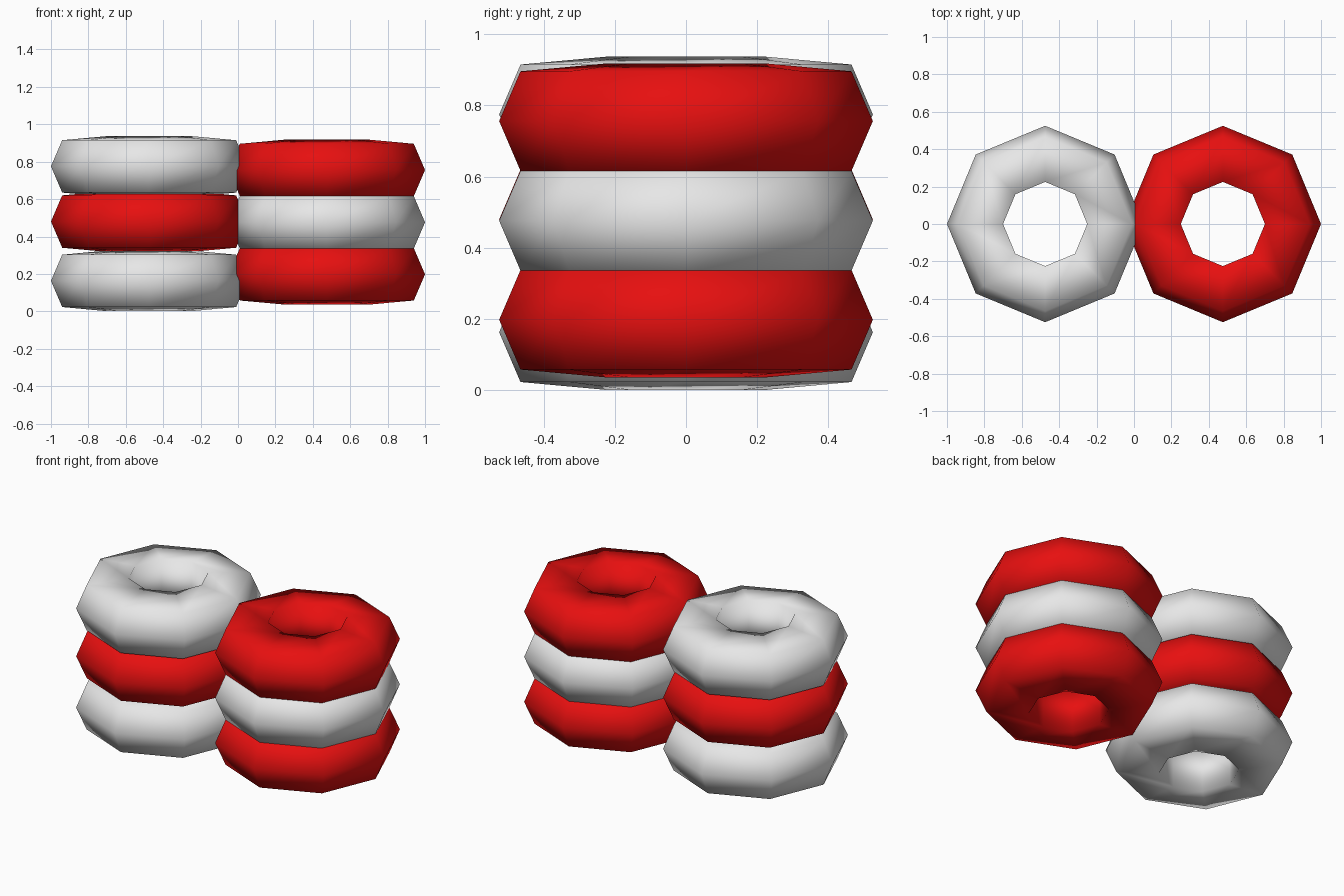
import bpy
import bmesh
from math import cos, sin, pi

cube = bpy.data.objects.get("Cube")
if cube:
    bpy.data.objects.remove(cube, do_unlink=True)


def make_material(name, colour):
    mat = bpy.data.materials.new(name)
    mat.use_nodes = True
    mat.diffuse_color = colour
    bsdf = mat.node_tree.nodes["Principled BSDF"]
    bsdf.inputs["Base Color"].default_value = colour
    bsdf.inputs["Roughness"].default_value = 0.6
    return mat


red = make_material("red rubber", (0.8, 0.005, 0.005, 1))
white = make_material("white rubber", (0.8, 0.8, 0.8, 1))

# Tyre cross-section as (radius, height), from outer bulge round to the hole
PROFILE = [(0.525, 0), (0.465, 0.14), (0.225, 0.162),
           (0.225, -0.162), (0.465, -0.14)]
SIDES = 8


def tyre_mesh(name, mat):
    """Sweep the cross-section round an eight-sided ring."""
    bm = bmesh.new()
    rings = []
    for i in range(SIDES):
        a = 2 * pi * i / SIDES
        rings.append([bm.verts.new((r * cos(a), r * sin(a), z)) for r, z in PROFILE])
    count = len(PROFILE)
    for i in range(SIDES):
        here, following = rings[i], rings[(i + 1) % SIDES]
        for j in range(count):
            k = (j + 1) % count
            face = bm.faces.new((here[j], following[j], following[k], here[k]))
            face.smooth = True
    bmesh.ops.recalc_face_normals(bm, faces=bm.faces)
    mesh = bpy.data.meshes.new(name)
    bm.to_mesh(mesh)
    bm.free()
    mesh.materials.append(mat)
    return mesh


# Two stacks of three tyres in alternating colours
stacks = {
    "right": (-0.475, (0.163, 0.48, 0.775), (white, red, white)),
    "left": (0.475, (0.198, 0.476, 0.756), (red, white, red)),
}
for side, (x, heights, colours) in stacks.items():
    for level, z, mat in zip(("bottom", "middle", "top"), heights, colours):
        name = f"{side}_{level}_tyre"
        tyre = bpy.data.objects.new(name, tyre_mesh(name, mat))
        tyre.location = (x, 0, z)
        bpy.context.collection.objects.link(tyre)
